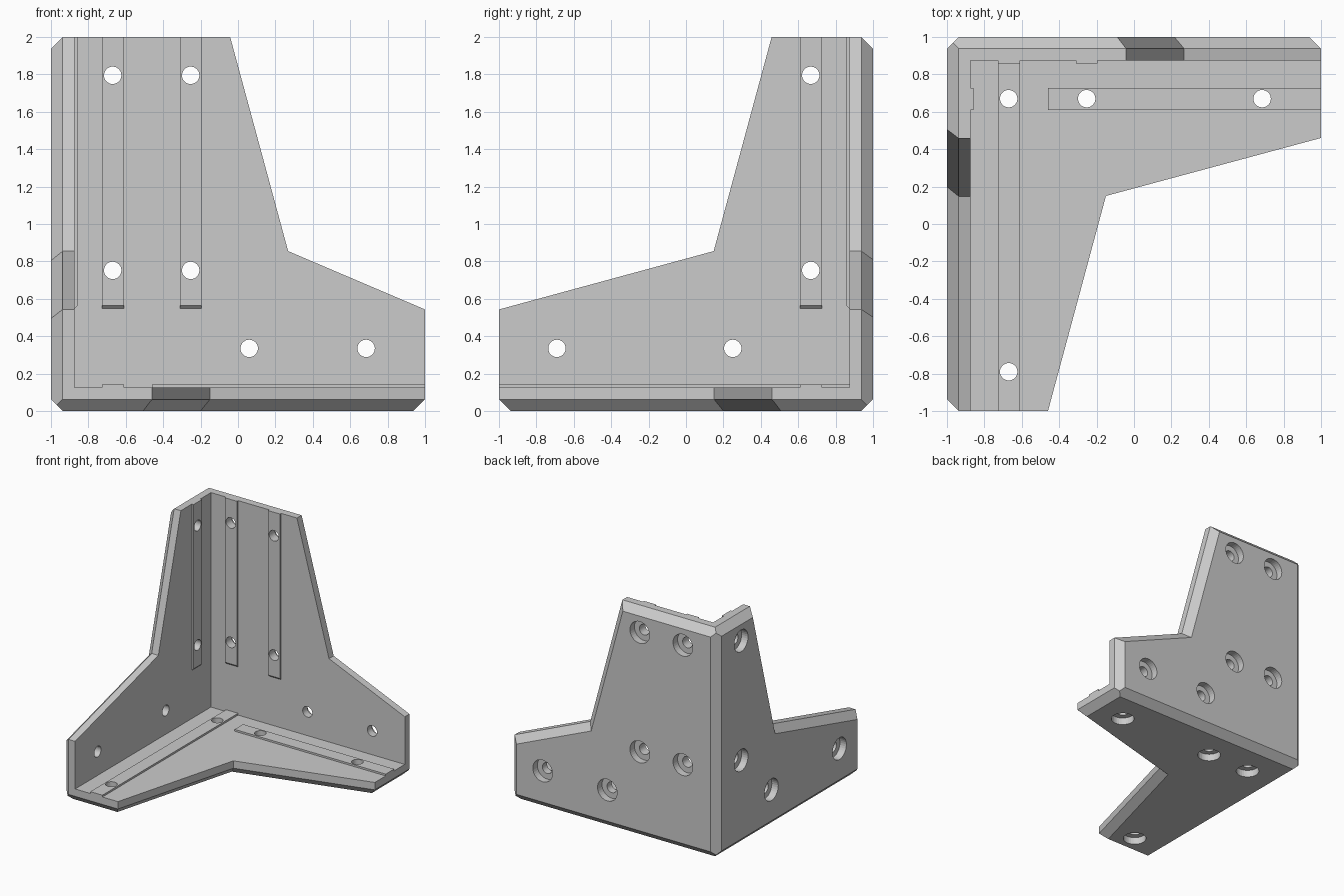
import bpy, bmesh, math
from mathutils import Vector

if "Cube" in bpy.data.objects:
    bpy.data.objects.remove(bpy.data.objects["Cube"])

T, C, R = 0.127, 0.0625, 0.016       # plate thickness, chamfer, rail height

grey = bpy.data.materials.new("light_grey")
grey.diffuse_color = (0.6, 0.6, 0.6, 1)
grey.use_nodes = True
grey.node_tree.nodes["Principled BSDF"].inputs["Base Color"].default_value = grey.diffuse_color

# Plate spaces: (u, v) across the plate, w = depth from its outer face
def back(u, v, w): return (u, 1 - w, v)
def left(u, v, w): return (-1 + w, u, v)
def base(u, v, w): return (u, v, w)


def solid(name, rings):
    """Closed solid lofted through rings with equal point counts."""
    bm = bmesh.new()
    loops = [[bm.verts.new(p) for p in ring] for ring in rings]
    n = len(rings[0])
    for a, b in zip(loops, loops[1:]):
        for i in range(n):
            j = (i + 1) % n
            bm.faces.new((a[i], a[j], b[j], b[i]))
    bm.faces.new(loops[0])
    bm.faces.new(loops[-1])
    bmesh.ops.recalc_face_normals(bm, faces=bm.faces)
    mesh = bpy.data.meshes.new(name)
    bm.to_mesh(mesh)
    bm.free()
    mesh.materials.append(grey)
    obj = bpy.data.objects.new(name, mesh)
    bpy.context.collection.objects.link(obj)
    return obj


def combine(target, tool, operation):
    mod = target.modifiers.new("combine", 'BOOLEAN')
    mod.operation = operation
    mod.solver = 'EXACT'
    mod.object = tool
    bpy.context.view_layer.objects.active = target
    bpy.ops.object.modifier_apply(modifier=mod.name)
    bpy.data.objects.remove(tool)


def inset_sloped(pts):
    """Move only the slanted edges of an outline inward by C."""
    pts = [Vector(p) for p in pts]
    n = len(pts)
    area = sum(pts[i].x * pts[(i + 1) % n].y - pts[(i + 1) % n].x * pts[i].y for i in range(n))
    lines = []
    for i in range(n):
        d = (pts[(i + 1) % n] - pts[i]).normalized()
        normal = Vector((-d.y, d.x)) * math.copysign(1, area)
        shift = C if min(abs(d.x), abs(d.y)) > 1e-4 else 0
        lines.append((normal, normal.dot(pts[i]) + shift))
    out = []
    for i in range(n):
        (a, p), (b, q) = lines[i - 1], lines[i]
        det = a.x * b.y - a.y * b.x
        out.append(((p * b.y - a.y * q) / det, (a.x * q - p * b.x) / det))
    return out


def plate(name, space, pts):
    rings = [(inset_sloped(pts), 0), (pts, C), (pts, T)]
    return solid(name, [[space(u, v, w) for u, v in ring] for ring, w in rings])


# Three plates meeting in one corner
bracket = plate("corner_bracket", back,
                [(-1, 0), (1, 0), (1, .543), (.268, .855), (-.042, 2), (-1, 2)])
combine(bracket, plate("left_plate", left,
        [(1, 0), (-1, 0), (-1, .543), (.148, .855), (.458, 2), (1, 2)]), 'UNION')
combine(bracket, plate("base_plate", base,
        [(-1, 1), (1, 1), (1, .46), (-.15, .15), (-.46, -1), (-1, -1)]), 'UNION')

# Chamfers along the straight outer edges
E = 0.2
for axis, corners in {
    2: [(-1, 1, -1, 1), (1, 1, 1, 1), (-1, -1, -1, -1)],
    1: [(-1, 0, -1, -1), (1, 0, 1, -1), (-1, 2, -1, 1)],
    0: [(1, 0, 1, -1), (-1, 0, -1, -1), (1, 2, 1, 1)],
}.items():
    for a, b, sa, sb in corners:
        tri = [(a - sa * (C + E), b + sb * E), (a + sa * E, b - sb * (C + E)),
               (a + sa * E, b + sb * E)]
        rings = []
        for along in (-3, 3):
            ring = []
            for p in tri:
                q = list(p)
                q.insert(axis, along)
                ring.append(q)
            rings.append(ring)
        combine(bracket, solid("chamfer_cutter", rings), 'DIFFERENCE')

# Raised rails on the inner faces
def rail(space, c0, c1, start, end, slope=0, along_u=False):
    prof = [(start, T - .03), (start, T), (start + slope, T + R), (end, T + R), (end, T - .03)]
    rings = [[space(s, c, w) if along_u else space(c, s, w) for s, w in prof] for c in (c0, c1)]
    combine(bracket, solid("rail", rings), 'UNION')

rail(back, -.727, -.61, .548, 2, R)
rail(back, -.31, -.195, .548, 2, R)
rail(left, .61, .727, .548, 2, R)
rail(base, -.727, -.61, -1, .9)
rail(base, .61, .727, -.46, 1, 0, True)

# Counterbored screw holes
holes = {
    back: [(-.67, 1.795), (-.253, 1.795), (-.67, .752), (-.253, .752), (.06, .335), (.685, .335)],
    left: [(.667, 1.795), (.667, .752), (.25, .335), (-.69, .335)],
    base: [(-.67, .67), (-.253, .67), (.685, .67), (-.67, -.79)],
}
for space, centres in holes.items():
    for u, v in centres:
        rings = []
        for r, w in ((.095, -.1), (.095, .0625), (.0465, .0625), (.0465, .3)):
            rings.append([space(u + r * math.cos(k * math.tau / 32),
                                v + r * math.sin(k * math.tau / 32), w) for k in range(32)])
        combine(bracket, solid("hole_cutter", rings), 'DIFFERENCE')
